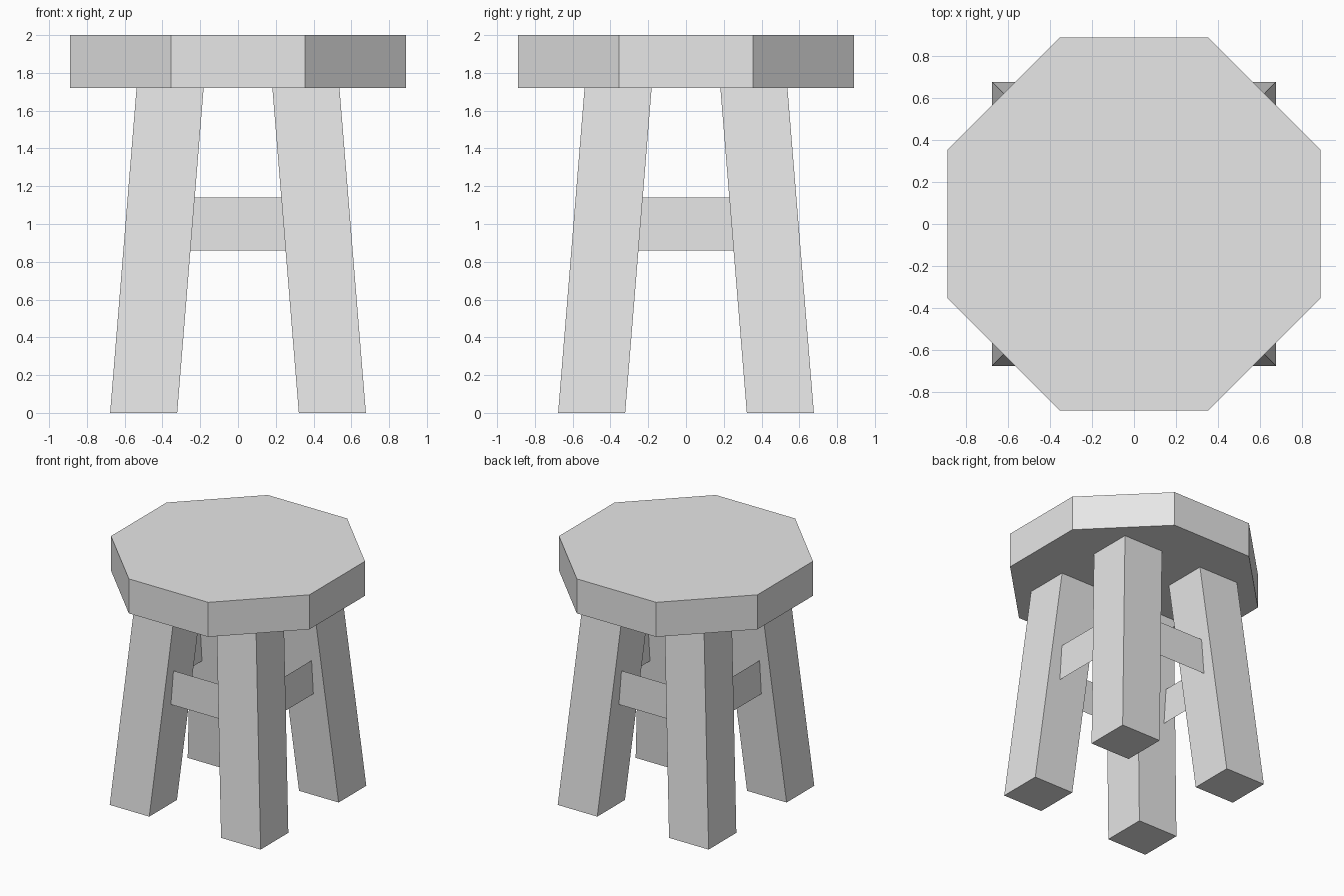
import bpy

cube = bpy.data.objects.get("Cube")
if cube:
    bpy.data.objects.remove(cube, do_unlink=True)

# Single plain grey finish
grey = bpy.data.materials.new("light_grey")
grey.use_nodes = True
colour = (0.8, 0.8, 0.8, 1)
grey.diffuse_color = colour
grey.node_tree.nodes["Principled BSDF"].inputs["Base Color"].default_value = colour


def add_object(name, verts, faces):
    mesh = bpy.data.meshes.new(name)
    mesh.from_pydata(verts, [], faces)
    mesh.materials.append(grey)
    obj = bpy.data.objects.new(name, mesh)
    bpy.context.collection.objects.link(obj)
    return obj


def loft(name, bottom, top):
    """Closed solid between two matching counter-clockwise rings."""
    n = len(bottom)
    sides = [(i, (i + 1) % n, n + (i + 1) % n, n + i) for i in range(n)]
    caps = [tuple(reversed(range(n))), tuple(range(n, 2 * n))]
    return add_object(name, bottom + top, sides + caps)


def square(inner, outer, z):
    return [(inner, inner, z), (outer, inner, z), (outer, outer, z), (inner, outer, z)]


SEAT_Z, HEIGHT = 1.72, 2.0
FOOT_IN, FOOT_OUT = 0.322, 0.677
LEAN = 0.14

# Octagonal seat slab
a, b = 0.89, 0.356
octagon = [(a, -b), (a, b), (b, a), (-b, a), (-a, b), (-a, -b), (-b, -a), (b, -a)]
loft("seat", [(x, y, SEAT_Z) for x, y in octagon], [(x, y, HEIGHT) for x, y in octagon])

# Four square legs leaning inwards
quarter = 1.5707963
for i, name in enumerate(("back_left", "back_right", "front_right", "front_left")):
    leg = loft(name + "_leg", square(FOOT_IN, FOOT_OUT, 0),
               square(FOOT_IN - LEAN, FOOT_OUT - LEAN, SEAT_Z))
    leg.rotation_euler.z = i * quarter


# Thin rails whose ends follow the inner leg faces
def inner_at(z):
    return FOOT_IN - LEAN * z / SEAT_Z


low, high = 0.86, 1.14
depth = -(FOOT_IN + FOOT_OUT) / 2
wl, wh = inner_at(low), inner_at(high)
for i, name in enumerate(("front", "left", "back", "right")):
    rail = add_object(name + "_rail",
                      [(-wl, depth, low), (wl, depth, low), (wh, depth, high), (-wh, depth, high)],
                      [(0, 1, 2, 3)])
    rail.rotation_euler.z = i * quarter
